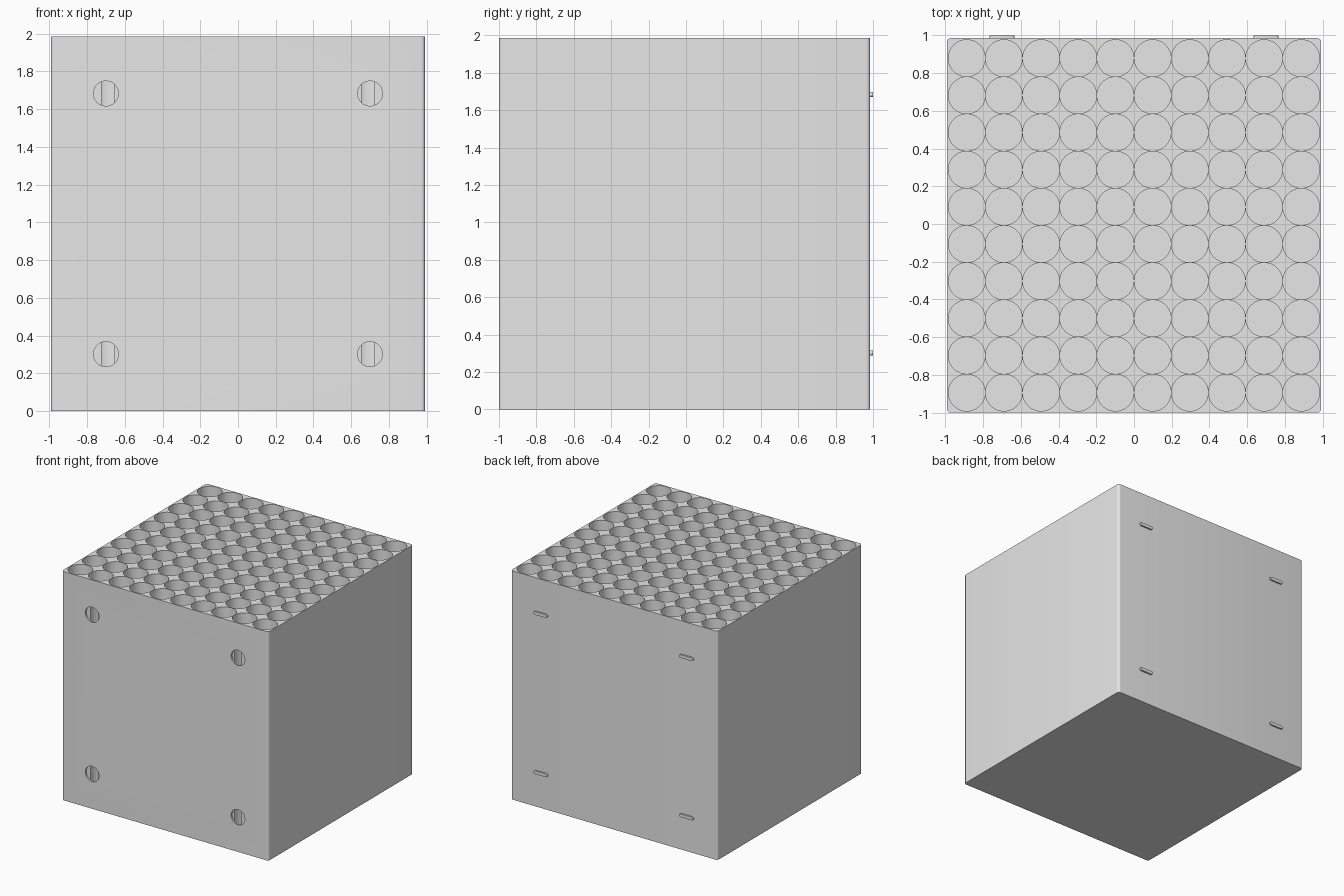
import bpy, bmesh
from math import pi
from mathutils import Matrix

cube = bpy.data.objects.get("Cube")
if cube:
    bpy.data.objects.remove(cube, do_unlink=True)

SIZE = 1.985             # edge of the block
FRONT, BACK = -1.0, 0.985
MID_Y = (FRONT + BACK) / 2
PITCH, CELL_R, FLOOR = 0.197, 0.0975, 0.03
PEG_X, PEG_R, PEG_DEPTH = 0.70, 0.066, 0.015
PEGS = [(x, SIZE / 2 + dz) for x in (-PEG_X, PEG_X) for dz in (-0.691, 0.691)]

grey = bpy.data.materials.new("light grey plastic")
grey.use_nodes = True
colour = (0.8, 0.8, 0.8, 1)
grey.diffuse_color = colour
grey.node_tree.nodes["Principled BSDF"].inputs["Base Color"].default_value = colour


def make(name, bm):
    mesh = bpy.data.meshes.new(name)
    bm.to_mesh(mesh)
    bm.free()
    mesh.materials.append(grey)
    obj = bpy.data.objects.new(name, mesh)
    bpy.context.collection.objects.link(obj)
    return obj


def activate(obj):
    bpy.ops.object.select_all(action='DESELECT')
    obj.select_set(True)
    bpy.context.view_layer.objects.active = obj


def cylinder(bm, radius, depth, matrix, segments=48):
    bmesh.ops.create_cone(bm, cap_ends=True, segments=segments, radius1=radius,
                          radius2=radius, depth=depth, matrix=matrix)


def cut(target, cutter):
    cutter.hide_render = True
    mod = target.modifiers.new("cut", 'BOOLEAN')
    mod.operation, mod.solver, mod.object = 'DIFFERENCE', 'EXACT', cutter
    activate(target)
    bpy.ops.object.modifier_apply(modifier=mod.name)
    bpy.data.objects.remove(cutter, do_unlink=True)


# Block with rounded upright edges
bm = bmesh.new()
bmesh.ops.create_cube(bm, size=SIZE, matrix=Matrix.Translation((0, MID_Y, SIZE / 2)))
upright = [e for e in bm.edges if abs(e.verts[0].co.z - e.verts[1].co.z) > 1]
bmesh.ops.bevel(bm, geom=upright, offset=0.022, segments=6, profile=0.5, affect='EDGES')
block = make("storage_block", bm)

# Grid of round cells open at the top
bm = bmesh.new()
height = SIZE - FLOOR + 0.1
for i in range(10):
    for j in range(10):
        place = Matrix.Translation(((i - 4.5) * PITCH, MID_Y + (j - 4.5) * PITCH,
                                    FLOOR + height / 2))
        cylinder(bm, CELL_R, height, place)
cut(block, make("cell_cutter", bm))

# Shallow round sockets in the front that break into the cells
bm = bmesh.new()
for x, z in PEGS:
    cylinder(bm, PEG_R, PEG_DEPTH * 2,
             Matrix.Translation((x, FRONT, z)) @ Matrix.Rotation(pi / 2, 4, 'X'))
cut(block, make("socket_cutter", bm))
activate(block)
bpy.ops.object.shade_smooth_by_angle(angle=pi / 6)

# Slim round-ended tabs on the back
half = 0.014
for n, (x, z) in enumerate(PEGS):
    bm = bmesh.new()
    cylinder(bm, half, PEG_DEPTH + 0.002, Matrix.Rotation(pi / 2, 4, 'X'), 24)
    bmesh.ops.bisect_plane(bm, geom=bm.verts[:] + bm.edges[:] + bm.faces[:],
                           plane_co=(0, 0, 0), plane_no=(1, 0, 0), dist=1e-5)
    for v in bm.verts:       # stretch the disc into a slot shape
        if abs(v.co.x) > 1e-4:
            v.co.x += (PEG_R - half) * (1 if v.co.x > 0 else -1)
    bmesh.ops.translate(bm, verts=bm.verts, vec=(x, BACK + PEG_DEPTH / 2 - 0.001, z))
    tab = make(f"back_tab_{n + 1}", bm)
    activate(tab)
    bpy.ops.object.shade_smooth_by_angle(angle=pi / 6)
